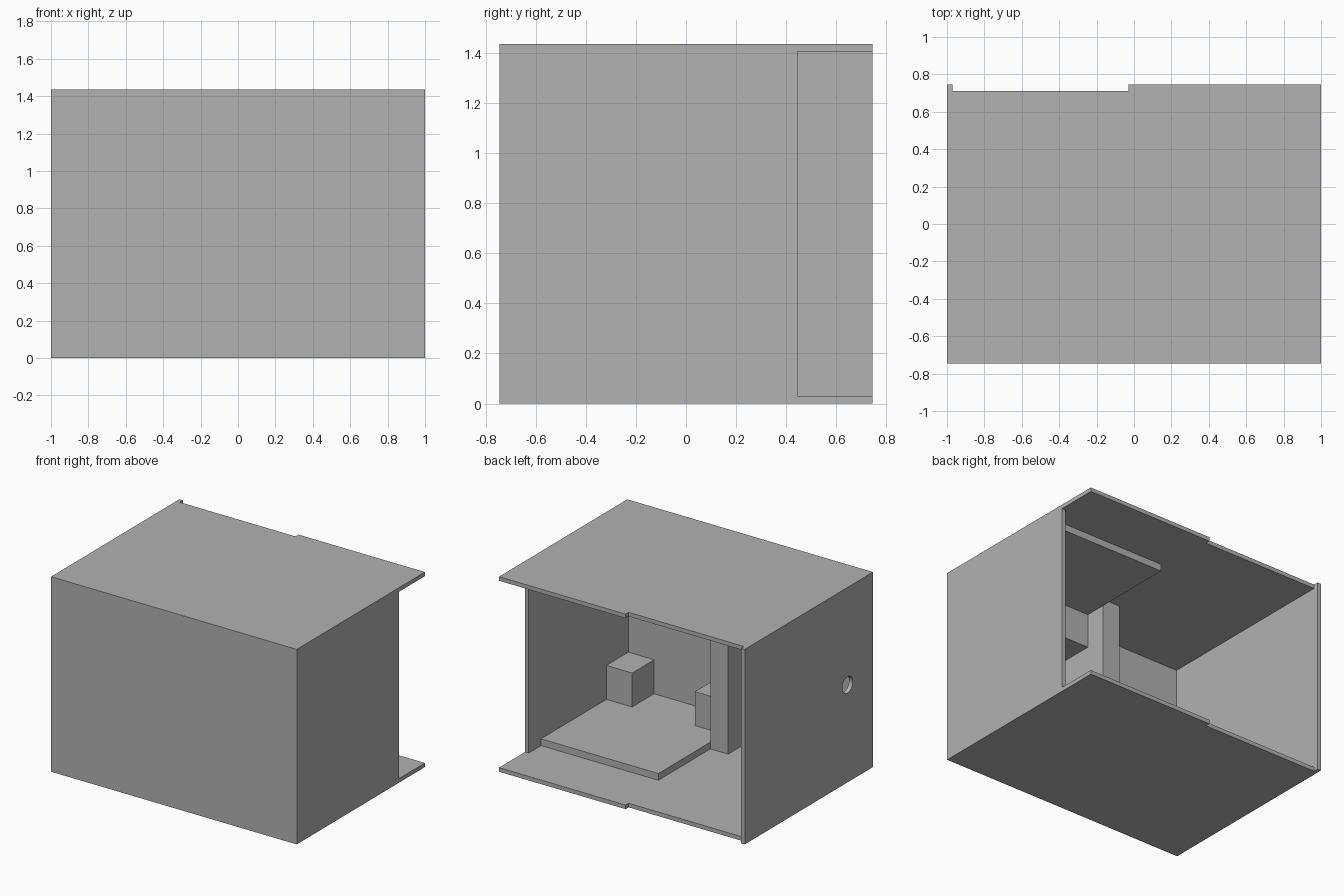
import bpy
import bmesh
from mathutils import Matrix

if "Cube" in bpy.data.objects:
    bpy.data.objects.remove(bpy.data.objects["Cube"], do_unlink=True)

# Overall size and panel thickness
H, D, T = 1.435, 0.745, 0.03
FRONT = -D + T          # inner face of the front wall
SIDE = 1 - T            # inner face of the side walls
TOP = H - T             # underside of the roof

grey = bpy.data.materials.new("plain grey")
grey.use_nodes = True
colour = (0.445, 0.445, 0.445, 1)
grey.diffuse_color = colour
grey.node_tree.nodes["Principled BSDF"].inputs["Base Color"].default_value = colour


def finish(name, bm):
    bmesh.ops.recalc_face_normals(bm, faces=bm.faces)
    mesh = bpy.data.meshes.new(name)
    bm.to_mesh(mesh)
    bm.free()
    mesh.materials.append(grey)
    obj = bpy.data.objects.new(name, mesh)
    bpy.context.scene.collection.objects.link(obj)
    return obj


def extruded(name, outline, z0, z1):
    bm = bmesh.new()
    face = bm.faces.new([bm.verts.new((x, y, z0)) for x, y in outline])
    side = bmesh.ops.extrude_face_region(bm, geom=[face])
    verts = [v for v in side["geom"] if isinstance(v, bmesh.types.BMVert)]
    bmesh.ops.translate(bm, verts=verts, vec=(0, 0, z1 - z0))
    return finish(name, bm)


def box(name, x, y, z):
    outline = [(x[0], y[0]), (x[1], y[0]), (x[1], y[1]), (x[0], y[1])]
    return extruded(name, outline, *z)


# Floor and roof panels, with a shallow notch at the back
panel = [(-1, -D), (1, -D), (1, D), (-0.03, D),
         (-0.03, 0.71), (-SIDE, 0.71), (-SIDE, D), (-1, D)]
extruded("floor", panel, 0, T)
extruded("roof", panel, TOP, H)

# Outer walls; the left wall stops short of the back
box("front_wall", (-1, 1), (-D, FRONT), (T, TOP))
box("left_wall", (SIDE, 1), (FRONT, 0.445), (T, TOP))
right_wall = box("right_wall", (-1, -SIDE), (FRONT, D), (T, TOP))

# Round hole through the right wall
bm = bmesh.new()
bmesh.ops.create_cone(bm, cap_ends=True, segments=32, radius1=0.06, radius2=0.06,
                      depth=0.2, matrix=Matrix.Rotation(1.5707963, 4, "Y"))
cutter = finish("hole_cutter", bm)
cutter.location = (-1, -0.45, H / 2)
cutter.hide_render = True
cutter.hide_set(True)
cutter.display_type = "WIRE"
cut = right_wall.modifiers.new("hole", "BOOLEAN")
cut.operation = "DIFFERENCE"
cut.solver = "EXACT"
cut.object = cutter
# Bake the cut and drop the helper
bpy.context.view_layer.update()
graph = bpy.context.evaluated_depsgraph_get()
right_wall.data = bpy.data.meshes.new_from_object(right_wall.evaluated_get(graph))
right_wall.modifiers.clear()
bpy.data.objects.remove(cutter, do_unlink=True)

# Partition between the two halves
box("partition", (-0.13, 0.015), (FRONT, -0.305), (T, TOP))

# Matching slab and pair of blocks on the floor and hung from the roof
for place in ("lower", "upper"):
    def span(a, b):
        return (a, b) if place == "lower" else (H - b, H - a)
    box(place + "_slab", (0.015, SIDE), (FRONT, 0.30), span(T, 0.08))
    for label, x in (("inner", (0.015, 0.25)), ("outer", (0.76, SIDE))):
        box(f"{place}_{label}_block", x, (FRONT, -0.46), span(0.08, 0.33))
